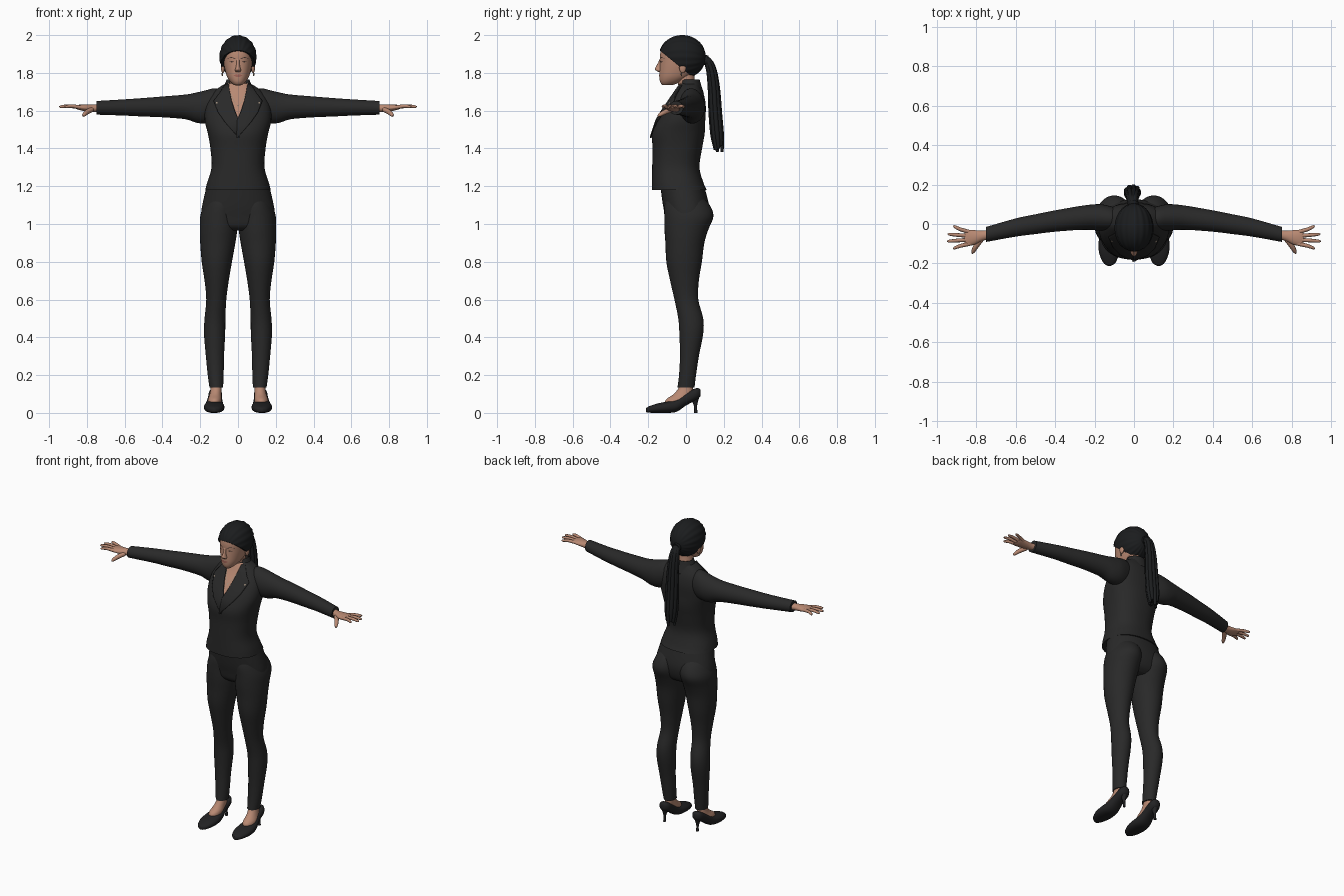
import bpy, bmesh, math
from mathutils import Vector
from mathutils.bvhtree import BVHTree

old = bpy.data.objects.get("Cube")
if old:
    bpy.data.objects.remove(old, do_unlink=True)


def material(name, r, g, b, rough=0.8):
    m = bpy.data.materials.new(name)
    m.use_nodes = True
    m.diffuse_color = (r, g, b, 1)
    node = m.node_tree.nodes["Principled BSDF"]
    node.inputs["Base Color"].default_value = (r, g, b, 1)
    node.inputs["Roughness"].default_value = rough
    return m


SUIT = material("charcoal cloth", .022, .022, .022)
HAIR = material("black hair", .011, .012, .013)
SKIN = material("warm skin", .48, .25, .17)
LIPS = material("rose lips", .36, .13, .10)
SHOE = material("dark shoe leather", .016, .016, .017)
EYE = material("eye dark", .05, .03, .025)
METAL = material("dull metal", .35, .27, .2)
SIDES = ((1, "left"), (-1, "right"))


def finish(name, bm, mat, angle=50):
    bmesh.ops.recalc_face_normals(bm, faces=bm.faces)
    me = bpy.data.meshes.new(name)
    bm.to_mesh(me)
    bm.free()
    me.materials.append(mat)
    ob = bpy.data.objects.new(name, me)
    bpy.context.collection.objects.link(ob)
    bpy.ops.object.select_all(action='DESELECT')
    ob.select_set(True)
    bpy.context.view_layer.objects.active = ob
    bpy.ops.object.shade_smooth_by_angle(angle=math.radians(angle))
    return ob


def spline(pts, steps=4):
    """Catmull-Rom through tuples of any size."""
    out = []
    for i in range(len(pts) - 1):
        p0, p1, p2, p3 = (pts[max(i - 1, 0)], pts[i], pts[i + 1], pts[min(i + 2, len(pts) - 1)])
        for s in range(steps):
            t = s / steps
            out.append(tuple(b + .5 * t * (c - a + t * (2*a - 5*b + 4*c - d + t * (3*(b - c) + d - a)))
                             for a, b, c, d in zip(p0, p1, p2, p3)))
    return out + [pts[-1]]


def loft(name, mat, rings, axis='z', sx=1, seg=32, power=2.0, keep=None):
    """Rings are (position on axis, centre u, centre v, radius u, radius v)."""
    bm = bmesh.new()
    rows = []
    for t, u, v, ru, rv in spline(rings):
        row = []
        for k in range(seg):
            a = 2 * math.pi * k / seg
            c, s = math.cos(a), math.sin(a)
            p = u + ru * math.copysign(abs(c) ** (2 / power), c)
            q = v + rv * math.copysign(abs(s) ** (2 / power), s)
            x, y, z = {'z': (p, q, t), 'x': (t, p, q), 'y': (p, t, q)}[axis]
            row.append(bm.verts.new((x * sx, y, z)))
        rows.append(row)
    for a, b in zip(rows, rows[1:]):
        for k in range(seg):
            n = (k + 1) % seg
            bm.faces.new((a[k], a[n], b[n], b[k]))
    if keep:
        drop = [f for f in bm.faces if not keep(f.calc_center_median())]
        bmesh.ops.delete(bm, geom=drop, context='FACES')
    else:
        bm.faces.new(rows[0])
        bm.faces.new(rows[-1])
    return finish(name, bm, mat)


def tube(name, mat, pts, sx=1, res=4):
    """Points are (x, y, z, radius)."""
    cu = bpy.data.curves.new(name, 'CURVE')
    cu.dimensions = '3D'
    cu.bevel_depth, cu.bevel_resolution, cu.use_fill_caps = 1, res, True
    path = spline(pts)
    sp = cu.splines.new('POLY')
    sp.points.add(len(path) - 1)
    for p, (x, y, z, r) in zip(sp.points, path):
        p.co, p.radius = (x * sx, y, z, 1), r
    sp.use_smooth = True
    cu.materials.append(mat)
    ob = bpy.data.objects.new(name, cu)
    bpy.context.collection.objects.link(ob)
    return ob


def ball(name, mat, loc, size, seg=24):
    bm = bmesh.new()
    bmesh.ops.create_uvsphere(bm, u_segments=seg, v_segments=seg // 2, radius=1)
    for v in bm.verts:
        v.co = Vector(loc) + Vector(a * b for a, b in zip(v.co, size))
    return finish(name, bm, mat)


def patch(name, mat, target, edge_a, edge_b, lift=.003, thick=0, sx=1, across=12):
    """Plate laid on the front of target between two (x, z) edges."""
    me = target.data
    tree = BVHTree.FromPolygons([v.co for v in me.vertices], [p.vertices for p in me.polygons])
    bm = bmesh.new()
    rows = []
    for (ax, az), (bx, bz) in zip(edge_a, edge_b):
        row = []
        for k in range(across + 1):
            t = k / across
            x, z = (ax + (bx - ax) * t) * sx, az + (bz - az) * t
            hit = tree.ray_cast(Vector((x, -1, z)), Vector((0, 1, 0)))[0]
            if hit is None:
                hit = tree.find_nearest(Vector((x, -.05, z)))[0]
            row.append(bm.verts.new((x, hit.y - lift, z)))
        rows.append(row)
    for a, b in zip(rows, rows[1:]):
        for k in range(across):
            bm.faces.new((a[k], a[k + 1], b[k + 1], b[k]))
    bmesh.ops.remove_doubles(bm, verts=bm.verts, dist=.0002)
    ob = finish(name, bm, mat)
    if thick:
        mod = ob.modifiers.new("thickness", 'SOLIDIFY')
        mod.thickness, mod.offset = thick, 0
    return ob


# Jacket body
jacket = loft("jacket", SUIT, [
    (1.18, 0, -.035, .173, .145), (1.22, 0, -.044, .163, .136), (1.3, 0, -.054, .14, .125),
    (1.4, 0, -.046, .146, .131), (1.48, 0, -.04, .16, .139), (1.55, 0, -.024, .176, .126),
    (1.62, 0, -.002, .172, .107), (1.68, 0, .015, .145, .081), (1.72, 0, .017, .105, .062),
    (1.745, 0, .018, .062, .05)], seg=64, power=2.35)
collar = loft("jacket_collar", SUIT, [
    (1.69, 0, .02, .1, .075), (1.73, 0, .02, .075, .062), (1.765, 0, .02, .06, .052)],
    seg=48, keep=lambda c: c.y > -.01 - (1.765 - c.z) * .6)
collar.modifiers.new("thickness", 'SOLIDIFY').thickness = .007

# Neckline, lapels and pins
patch("neckline_skin", SKIN, jacket, spline([(-.052, 1.743), (-.035, 1.66), (0, 1.56)]),
      spline([(.052, 1.743), (.035, 1.66), (0, 1.56)]), lift=.002)
for sx, side in SIDES:
    patch(side + "_lapel", SUIT, jacket,
          [(.05, 1.738), (.043, 1.7), (.033, 1.65), (.014, 1.59), (-.004, 1.55), (-.008, 1.46)],
          [(.07, 1.735), (.098, 1.69), (.128, 1.65), (.105, 1.59), (.07, 1.54), (-.004, 1.455)],
          lift=.008 if sx > 0 else .006, thick=.007, sx=sx)
    patch(side + "_lapel_pin", METAL, jacket, [(.108, 1.645), (.108, 1.637)],
          [(.116, 1.645), (.116, 1.637)], lift=.014, sx=sx, across=2)
patch("necklace", METAL, jacket, [(-.04, 1.69), (-.02, 1.645), (0, 1.625), (.02, 1.645), (.04, 1.69)],
      [(-.037, 1.692), (-.018, 1.648), (0, 1.62), (.018, 1.648), (.037, 1.692)], lift=.005, across=2)

# Trousers
loft("trouser_hips", SUIT, [
    (.965, 0, 0, .13, .07), (.99, 0, .003, .18, .1), (1.04, 0, .006, .195, .115),
    (1.1, 0, 0, .189, .122), (1.2, 0, -.02, .166, .116)], seg=48, power=2.2)
for sx, side in SIDES:
    loft(side + "_trouser_leg", SUIT, [
        (.135, .115, 0, .036, .045), (.2, .118, .008, .042, .045), (.3, .122, .018, .048, .05),
        (.42, .124, .028, .056, .063), (.5, .122, .025, .055, .066), (.6, .115, .002, .053, .063),
        (.7, .113, -.008, .064, .076), (.8, .112, -.01, .08, .094), (.9, .107, -.006, .093, .103),
        (.97, .103, .002, .099, .116), (1.04, .1, .015, .1, .13), (1.1, .09, .006, .09, .12),
        (1.15, .085, -.01, .075, .09)], sx=sx)

    # Foot and heeled shoe
    loft(side + "_foot", SKIN, [
        (.04, .125, -.06, .035, .05), (.07, .123, -.045, .036, .062), (.1, .119, -.015, .031, .05),
        (.14, .115, 0, .029, .036), (.2, .116, .005, .03, .035)], sx=sx)
    loft(side + "_shoe", SHOE, [
        (-.212, .125, .014, .008, .01), (-.195, .125, .018, .032, .017), (-.15, .126, .025, .05, .025),
        (-.1, .126, .03, .054, .03), (-.05, .125, .04, .047, .034), (0, .122, .072, .038, .033),
        (.05, .12, .098, .035, .032), (.072, .12, .105, .022, .023), (.078, .12, .105, .008, .01)],
        axis='y', sx=sx, power=2.3)
    loft(side + "_shoe_heel", SHOE, [
        (0, .12, .052, .009, .009), (.04, .12, .05, .008, .009), (.085, .12, .045, .024, .026)],
        sx=sx, seg=16)

    # Sleeve
    loft(side + "_sleeve", SUIT, [
        (.07, .025, 1.64, .05, .06), (.12, .028, 1.63, .062, .088), (.17, .033, 1.62, .067, .088),
        (.22, .034, 1.616, .064, .08), (.28, .03, 1.62, .06, .065), (.4, .015, 1.62, .054, .055),
        (.5, -.001, 1.618, .05, .049), (.6, -.018, 1.617, .046, .043),
        (.75, -.053, 1.615, .038, .036)], axis='x', sx=sx)

    # Hand
    loft(side + "_palm", SKIN, [
        (.73, -.052, 1.613, .024, .021), (.77, -.06, 1.613, .026, .02), (.81, -.068, 1.615, .037, .018),
        (.845, -.07, 1.618, .041, .013), (.86, -.07, 1.619, .036, .008)], axis='x', sx=sx)
    for finger, base, tip_x, tip_y in (("index", -.1, .915, -.122), ("middle", -.08, .943, -.087),
                                       ("ring", -.06, .94, -.052), ("little", -.041, .915, -.013)):
        mid = (.845 + tip_x) / 2, (base + tip_y) / 2
        tube(f"{side}_{finger}_finger", SKIN, [
            (.83, base, 1.617, .01), (*mid, 1.624, .0095), (tip_x - .005, tip_y, 1.621, .007),
            (tip_x, tip_y, 1.62, .003)], sx)
    tube(side + "_thumb", SKIN, [
        (.775, -.078, 1.606, .014), (.8, -.112, 1.592, .013), (.815, -.138, 1.578, .01),
        (.82, -.149, 1.571, .004)], sx)

# Neck and head
loft("neck", SKIN, [
    (1.66, 0, .01, .06, .05), (1.72, 0, .008, .05, .047), (1.76, 0, 0, .046, .047),
    (1.82, 0, -.01, .046, .05)])
head = loft("head", SKIN, [
    (1.735, 0, -.1, .02, .026), (1.752, 0, -.082, .04, .055), (1.78, 0, -.06, .058, .081),
    (1.82, 0, -.04, .07, .1), (1.86, 0, -.029, .077, .109), (1.9, 0, -.026, .079, .111),
    (1.94, 0, -.03, .07, .095), (1.97, 0, -.035, .045, .06)], seg=64, power=2.2)
loft("nose", SKIN, [
    (1.805, 0, -.138, .012, .008), (1.815, 0, -.142, .017, .02), (1.825, 0, -.142, .013, .021),
    (1.85, 0, -.137, .008, .013), (1.875, 0, -.132, .008, .006)], seg=16)
patch("lips", LIPS, head, [(-.025, 1.787), (-.01, 1.793), (0, 1.791), (.01, 1.793), (.025, 1.787)],
      [(-.025, 1.787), (-.012, 1.78), (0, 1.778), (.012, 1.78), (.025, 1.787)], across=4)
for sx, side in SIDES:
    patch(side + "_eye", EYE, head, [(.02, 1.859), (.032, 1.863), (.046, 1.859)],
          [(.02, 1.859), (.032, 1.855), (.046, 1.858)], sx=sx, lift=.002, across=3)
    patch(side + "_eyebrow", EYE, head, [(.014, 1.877), (.035, 1.884), (.056, 1.877)],
          [(.014, 1.873), (.035, 1.88), (.056, 1.876)], sx=sx, lift=.002, across=3)
    ball(side + "_ear", SKIN, (.08 * sx, -.018, 1.827), (.01, .018, .028))
    ball(side + "_earring", METAL, (.083 * sx, -.024, 1.793), (.004, .004, .011), 12)

# Swept-back hair, trimmed along the hairline
bm = bmesh.new()
bmesh.ops.create_uvsphere(bm, u_segments=96, v_segments=48, radius=1)
for v in bm.verts:
    ridge = 1 + .014 * math.sin(18 * math.atan2(v.co.x, v.co.z + .1)) * min(1, 2 * math.hypot(v.co.x, v.co.z))
    v.co = Vector((v.co.x * .098, v.co.y * .124 - .02, v.co.z * .114 + 1.885)) if ridge == 1 else \
        Vector((v.co.x * .098 * ridge, v.co.y * .124 * ridge - .02, v.co.z * .114 * ridge + 1.885))
cut = bmesh.ops.bisect_plane(bm, geom=bm.verts[:] + bm.edges[:] + bm.faces[:], dist=.0001,
                             plane_co=(0, -.15, 1.928), plane_no=(0, .155, .19), clear_inner=True)
rim = [e for e in cut["geom_cut"] if isinstance(e, bmesh.types.BMEdge)]
bmesh.ops.holes_fill(bm, edges=rim, sides=0)
finish("swept_hair", bm, HAIR)

# Ponytail of long strands around a core, with a hair tie
tube("hair_tie", HAIR, [(-.005, .085, 1.87, .026), (-.005, .115, 1.866, .027)])
tail = [(.085, 1.868, .3), (.115, 1.862, .5), (.136, 1.81, .75), (.148, 1.72, .95),
        (.155, 1.6, 1.1), (.165, 1.48, 1.1), (.173, 1.4, .85)]
for i in range(10):
    a = 2 * math.pi * i / 9
    reach = 0 if i == 9 else 1
    drop = .02 * math.sin(i * 2.3)
    tube(f"ponytail_strand_{i + 1}", HAIR, [
        (-.008 + reach * .028 * s * math.cos(a), y + reach * .022 * s * math.sin(a),
         z + drop * k / 6, .013 * (.6 if k == 6 else 1) * (1 if reach else 1.6))
        for k, (y, z, s) in enumerate(tail)], res=3)
